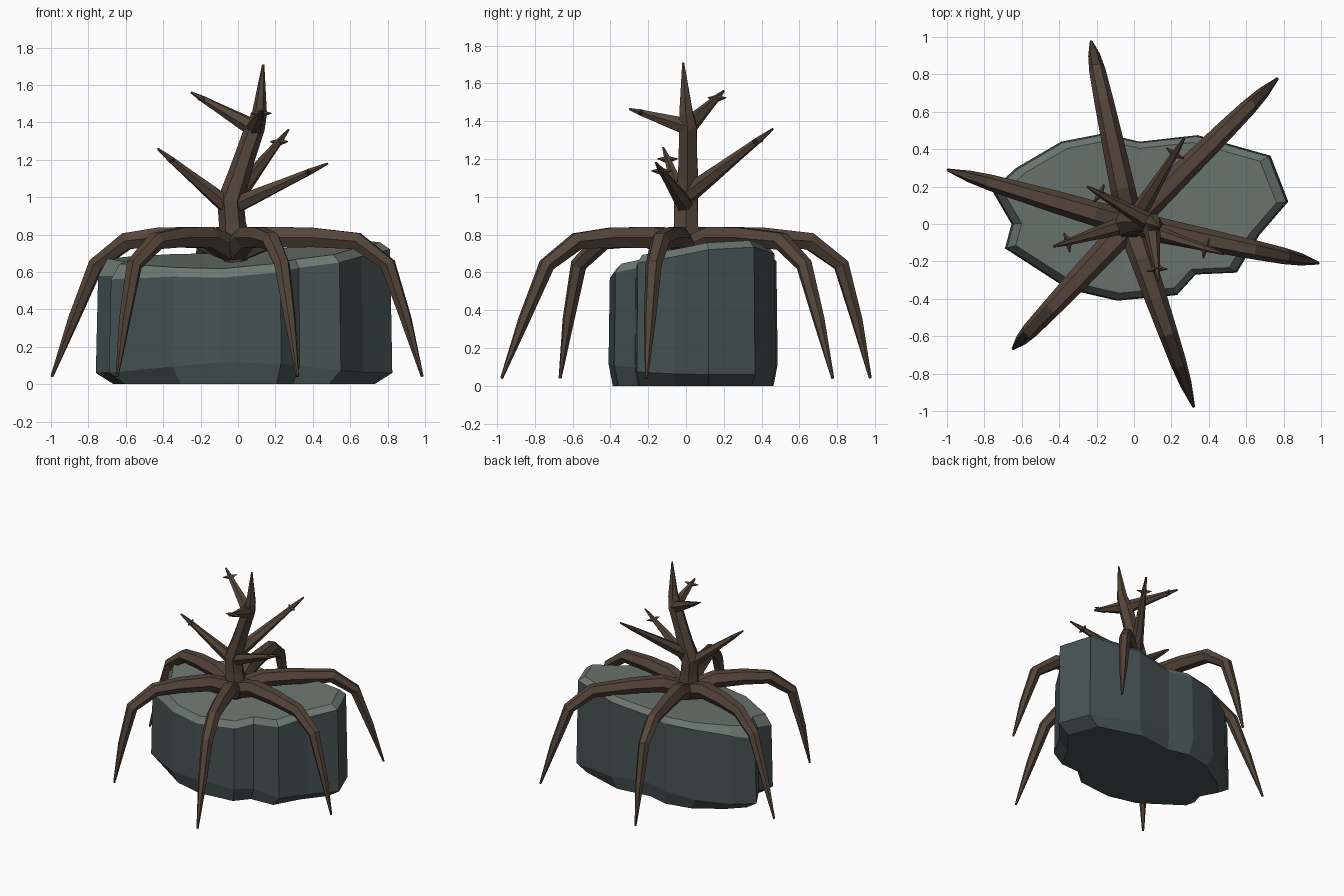
import bpy, bmesh, math
from mathutils import Vector

if "Cube" in bpy.data.objects:
    bpy.data.objects.remove(bpy.data.objects["Cube"])


def material(name, rgb):
    m = bpy.data.materials.new(name)
    m.diffuse_color = (*rgb, 1)
    m.use_nodes = True
    m.node_tree.nodes["Principled BSDF"].inputs["Base Color"].default_value = m.diffuse_color
    return m


BARK = material("dark brown bark", (0.088, 0.060, 0.041))
STONE = material("slate stone", (0.062, 0.086, 0.086))
STONE_TOP = material("pale stone top", (0.150, 0.185, 0.165))


def finish(bm, name, mats):
    bmesh.ops.recalc_face_normals(bm, faces=bm.faces)
    me = bpy.data.meshes.new(name)
    bm.to_mesh(me)
    bm.free()
    for m in mats:
        me.materials.append(m)
    ob = bpy.data.objects.new(name, me)
    bpy.context.collection.objects.link(ob)
    return ob


def skin(bm, rings):
    """Join successive rings with quads and cap both ends."""
    n = len(rings[0])
    for a, b in zip(rings, rings[1:]):
        for i in range(n):
            j = (i + 1) % n
            bm.faces.new((a[i], a[j], b[j], b[i]))
    return bm.faces.new(rings[0][::-1]), bm.faces.new(rings[-1])


def tube(bm, path, sides=6):
    """Tapered faceted limb along (point, radius) pairs."""
    pts = [Vector(p) for p, r in path]
    rings = []
    side = None
    for k, (p, r) in enumerate(path):
        d = (pts[min(k + 1, len(pts) - 1)] - pts[max(k - 1, 0)]).normalized()
        if side is None:
            side = d.cross(Vector((0, 0, 1)))
            if side.length < 0.2:
                side = Vector((1, 0, 0))
        side = (side - d * side.dot(d)).normalized()
        up = side.cross(d)
        ring = []
        for i in range(sides):
            a = math.tau * i / sides
            ring.append(bm.verts.new(pts[k] + (side * math.cos(a) + up * math.sin(a)) * r))
        rings.append(ring)
    skin(bm, rings)


# Rock: irregular outline, chamfered top and bottom
outline = [(-0.76, 0.18), (-0.63, 0.30), (-0.39, 0.44), (-0.16, 0.485), (0.03, 0.44),
           (0.34, 0.475), (0.73, 0.365), (0.825, 0.12), (0.67, -0.06), (0.55, -0.26),
           (0.33, -0.27), (0.23, -0.38), (-0.09, -0.41), (-0.35, -0.35),
           (-0.69, -0.13), (-0.655, 0.0)]
CX, CY = 0.03, 0.04


def top_z(x, y):
    return 0.655 + 0.12 * max(x, 0) + 0.10 * y


bm = bmesh.new()
rings = [[], [], [], []]
for x, y in outline:
    dx, dy = x - CX, y - CY
    low = 0.09 - 0.03 * math.cos(x * 4 + 3.1)
    rings[0].append(bm.verts.new((CX + dx * 0.88, CY + dy * 0.95, 0)))
    rings[1].append(bm.verts.new((x, y, low)))
    rim = top_z(x, y) - 0.045 - 0.05 * max(0, -x - 0.5) / 0.26
    rings[2].append(bm.verts.new((CX + dx * 0.985, CY + dy * 0.985, rim)))
    ix, iy = CX + dx * 0.92, CY + dy * 0.91
    rings[3].append(bm.verts.new((ix, iy, top_z(ix, iy))))
base, cap = skin(bm, rings)
cap_verts = set(rings[3])
for f in bm.faces:
    if any(v in cap_verts for v in f.verts):
        f.material_index = 1
bmesh.ops.triangulate(bm, faces=[cap])
finish(bm, "rock", [STONE, STONE_TOP])

# Roots: six arched legs gripping the rock; tip x, tip y, elbow reach
roots = [(-1.0, 0.29, 0.79), (-0.23, 0.98, 0.86), (0.77, 0.78, 0.91),
         (0.99, -0.21, 0.86), (0.32, -0.98, 0.80), (-0.65, -0.67, 0.80)]
for k, (tx, ty, elbow) in enumerate(roots):
    bm = bmesh.new()
    reach = Vector((tx + 0.02, ty, 0))
    tip = reach.length
    u = reach / tip
    prof = [(0.0, 0.70, 0.06), (0.09, 0.745, 0.07), (0.20, 0.785, 0.066),
            (0.42, 0.785, 0.060), (elbow - 0.19, 0.765, 0.052), (elbow - 0.02, 0.64, 0.044),
            (elbow + (tip - elbow) * 0.45, 0.35, 0.032), (tip - 0.005, 0.04, 0.008)]
    tube(bm, [(Vector((-0.02, 0, z)) + u * r, rad) for r, z, rad in prof])
    finish(bm, "root_%d" % (k + 1), [BARK])

# Trunk: leaning and tapering to a point
bm = bmesh.new()
tube(bm, [((-0.01, 0, 0.65), 0.06), ((-0.02, 0, 0.74), 0.09), ((-0.03, 0, 0.86), 0.072),
          ((-0.04, 0, 0.98), 0.072), ((0.00, 0.01, 1.10), 0.062),
          ((0.035, 0.01, 1.21), 0.056), ((0.09, 0.01, 1.37), 0.054),
          ((0.115, 0.0, 1.45), 0.040), ((0.135, -0.015, 1.71), 0.006)])
finish(bm, "trunk", [BARK])

# Branches: start and tip, each with a pair of side thorns near the tip
branches = [((-0.04, 0.0, 0.94), (-0.43, -0.12, 1.26)),
            ((-0.03, 0.0, 0.95), (0.48, -0.16, 1.18)),
            ((0.00, 0.02, 1.02), (0.27, 0.46, 1.36)),
            ((0.10, 0.0, 1.36), (-0.25, 0.20, 1.56)),
            ((0.09, 0.01, 1.37), (0.13, -0.30, 1.465))]
for k, (s, t) in enumerate(branches):
    s, t = Vector(s), Vector(t)
    bm = bmesh.new()
    tube(bm, [(s, 0.050), (s.lerp(t, 0.25), 0.041), (s.lerp(t, 0.6), 0.026),
              (s.lerp(t, 0.82), 0.018), (t, 0.006)])
    d = (t - s).normalized()
    side = d.cross(Vector((0, 0, 1))).normalized()
    c = s.lerp(t, 0.8)
    for sg in (-1, 1):
        tube(bm, [(c, 0.020), (c + side * sg * 0.055 + d * 0.01, 0.003)], 4)
    finish(bm, "branch_%d" % (k + 1), [BARK])
